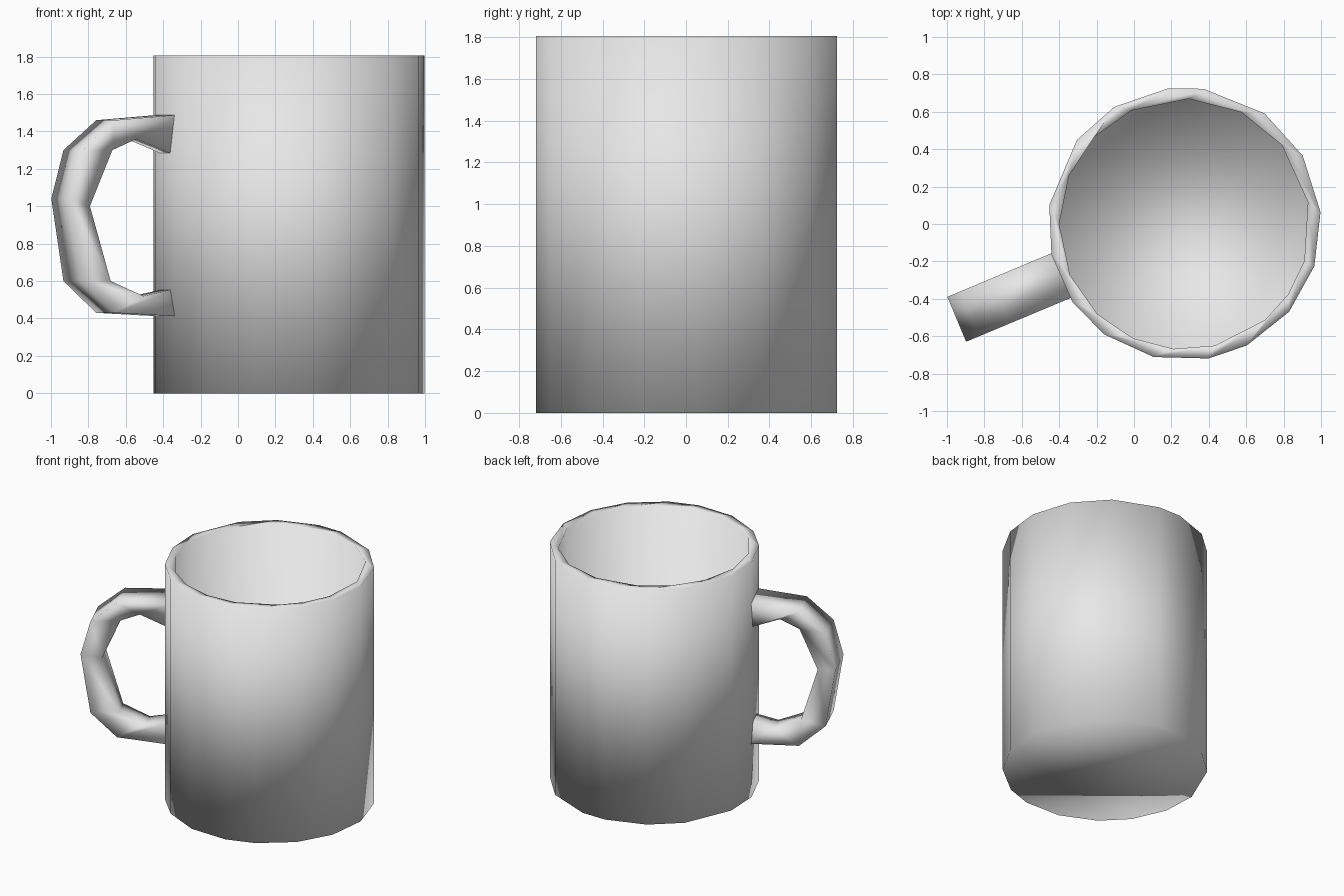
import bpy, bmesh
from math import cos, sin, radians

if "Cube" in bpy.data.objects:
    bpy.data.objects.remove(bpy.data.objects["Cube"], do_unlink=True)

CENTRE_X = 0.27
HANDLE_ANGLE = radians(202.7)

glaze = bpy.data.materials.new("light grey ceramic")
glaze.use_nodes = True
glaze.diffuse_color = (0.8, 0.8, 0.8, 1)
glaze.node_tree.nodes["Principled BSDF"].inputs["Base Color"].default_value = (0.8, 0.8, 0.8, 1)


def loft(name, rings, caps):
    """Join equal-length closed rings of points into one smooth surface."""
    bm = bmesh.new()
    loops = [[bm.verts.new(p) for p in ring] for ring in rings]
    count = len(loops[0])
    for a, b in zip(loops, loops[1:]):
        for i in range(count):
            j = (i + 1) % count
            bm.faces.new((a[i], a[j], b[j], b[i]))
    if caps:
        bm.faces.new(loops[0][::-1])
        bm.faces.new(loops[-1])
    bmesh.ops.recalc_face_normals(bm, faces=bm.faces)
    for face in bm.faces:
        face.smooth = True
    mesh = bpy.data.meshes.new(name)
    bm.to_mesh(mesh)
    bm.free()
    mesh.materials.append(glaze)
    obj = bpy.data.objects.new(name, mesh)
    bpy.context.collection.objects.link(obj)
    return obj


def ring(angles, radius, z):
    return [(CENTRE_X + radius * cos(radians(a)), radius * sin(radians(a)), z) for a in angles]


# Cup: slightly uneven outer wall, flat rim, inner wall and floor
outer = (5, 30, 54, 82, 97, 121, 142, 172, 193, 215, 234, 257, 280, 297, 320, 342)
inner = (10, 39, 63, 88, 115, 136, 157, 180, 204, 226, 246, 265, 284, 310, 326, 343)
loft("cup", [ring(outer, 0.73, 0), ring(outer, 0.73, 1.805),
             ring(inner, 0.67, 1.805), ring(inner, 0.67, 0.06)], caps=True)


# Handle: broad outside, narrower inside, ends sunk into the wall
def section(outer_r, outer_z, inner_r, inner_z):
    corners = ((outer_r, outer_z, -0.13), (outer_r, outer_z, 0.13),
               (inner_r, inner_z, 0.07), (inner_r, inner_z, -0.07))
    c, s = cos(HANDLE_ANGLE), sin(HANDLE_ANGLE)
    return [(CENTRE_X + r * c - w * s, r * s + w * c, z) for r, z, w in corners]


stations = [(0.68, 1.49, 0.68, 1.27), (1.06, 1.46, 0.91, 1.36),
            (1.25, 1.30, 1.05, 1.30), (1.32, 1.04, 1.18, 1.00),
            (1.25, 0.60, 1.06, 0.60), (1.06, 0.43, 0.87, 0.52),
            (0.68, 0.41, 0.68, 0.56)]
loft("handle", [section(*s) for s in stations], caps=True)
